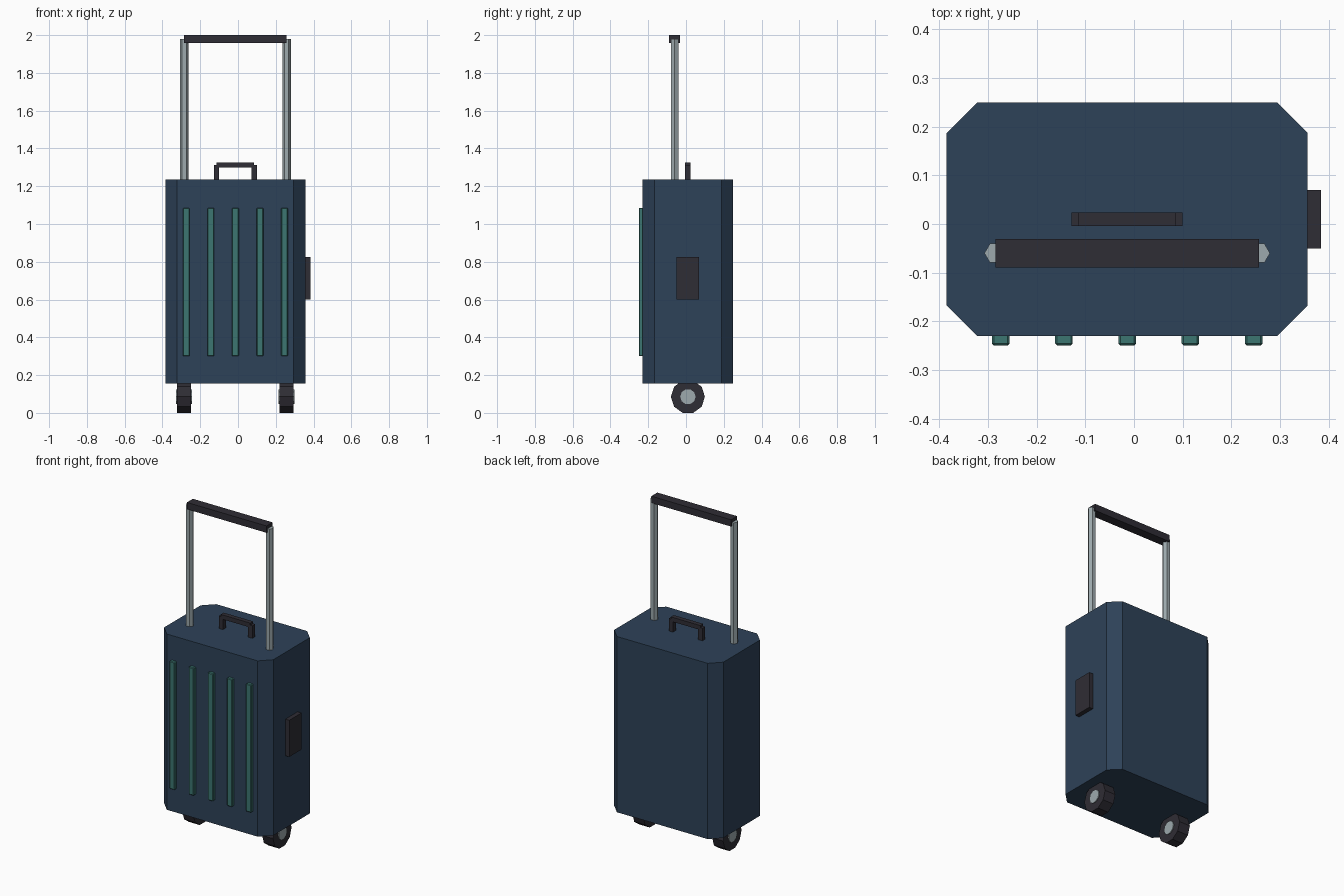
import bpy
import bmesh
from math import pi
from mathutils import Matrix

default = bpy.data.objects.get("Cube")
if default:
    bpy.data.objects.remove(default, do_unlink=True)

CX, CY = -0.014, 0.01      # centre of the case
HALF_SPAN = 0.271          # poles and wheels either side of the centre


def material(name, rgb):
    mat = bpy.data.materials.new(name)
    mat.use_nodes = True
    mat.diffuse_color = (*rgb, 1)
    mat.node_tree.nodes["Principled BSDF"].inputs["Base Color"].default_value = (*rgb, 1)
    return mat


navy = material("navy shell", (0.027, 0.054, 0.098))
teal = material("teal trim", (0.045, 0.18, 0.165))
dark = material("charcoal rubber", (0.028, 0.026, 0.035))
metal = material("brushed metal", (0.34, 0.40, 0.42))


def finish(name, bm, mat):
    mesh = bpy.data.meshes.new(name)
    bm.to_mesh(mesh)
    bm.free()
    mesh.materials.append(mat)
    obj = bpy.data.objects.new(name, mesh)
    bpy.context.collection.objects.link(obj)
    return obj


def box(name, x, y, z, mat, bevel=0, vertical_only=False):
    """Box from (min, max) pairs, with optional single-cut bevels."""
    bm = bmesh.new()
    spans = (x, y, z)
    centre = [(a + b) / 2 for a, b in spans]
    size = [b - a for a, b in spans]
    bmesh.ops.create_cube(bm, size=1, matrix=Matrix.Translation(centre) @ Matrix.Diagonal((*size, 1)))
    if bevel:
        edges = [e for e in bm.edges if not vertical_only
                 or abs(e.verts[0].co.z - e.verts[1].co.z) > 0.01]
        bmesh.ops.bevel(bm, geom=edges, offset=bevel, segments=1, affect="EDGES")
    return finish(name, bm, mat)


def cylinder(name, centre, radius, length, sides, turn, mat):
    bm = bmesh.new()
    bmesh.ops.create_cone(bm, cap_ends=True, segments=sides, radius1=radius, radius2=radius,
                          depth=length, matrix=Matrix.Translation(centre) @ turn)
    return finish(name, bm, mat)


# Case with chamfered upright corners
box("case_body", (CX - 0.371, CX + 0.371), (CY - 0.24, CY + 0.24), (0.155, 1.235),
    navy, 0.0625, True)

# Raised ribs on the front
for i in range(5):
    x = CX + (i - 2) * 0.13
    box(f"front_rib_{i + 1}", (x - 0.018, x + 0.018), (-0.25, -0.215), (0.3, 1.085), teal, 0.004)

# Plate on one side
box("side_plate", (CX + 0.36, 0.384), (CY - 0.06, CY + 0.06), (0.6, 0.825), dark)

# Carry handle on top
for side, name in ((-1, "right"), (1, "left")):
    x = CX + side * 0.1
    box(f"carry_handle_post_{name}", (x - 0.014, x + 0.014), (CY - 0.014, CY + 0.014),
        (1.22, 1.312), dark)
box("carry_handle_bar", (CX - 0.1, CX + 0.1), (CY - 0.014, CY + 0.014), (1.298, 1.325), dark)

# Telescopic poles, wheels and hubs
across = Matrix.Rotation(pi / 2, 4, "Y")
quarter = Matrix.Rotation(pi / 2, 4, "Z")
first_vertex = bmesh.new()
bmesh.ops.create_circle(first_vertex, segments=6, radius=1)
points_along_x = any(abs(v.co.x) > 0.99 for v in first_vertex.verts)
first_vertex.free()
pole_turn = Matrix.Identity(4) if points_along_x else quarter
wheel_turn = across @ quarter if points_along_x else across

for side, name in ((-1, "right"), (1, "left")):
    x = CX + side * HALF_SPAN
    cylinder(f"pole_{name}", (x, -0.06, 1.6), 0.0225, 0.76, 6, pole_turn, metal)
    cylinder(f"wheel_{name}", (x, CY, 0.0856), 0.09, 0.074, 10, wheel_turn, dark)
    cylinder(f"hub_{name}", (x, CY, 0.0856), 0.041, 0.084, 10, wheel_turn, metal)

# Pull grip joining the poles
box("pull_grip", (CX - HALF_SPAN, CX + HALF_SPAN), (-0.089, -0.031), (1.958, 2.0), dark)
